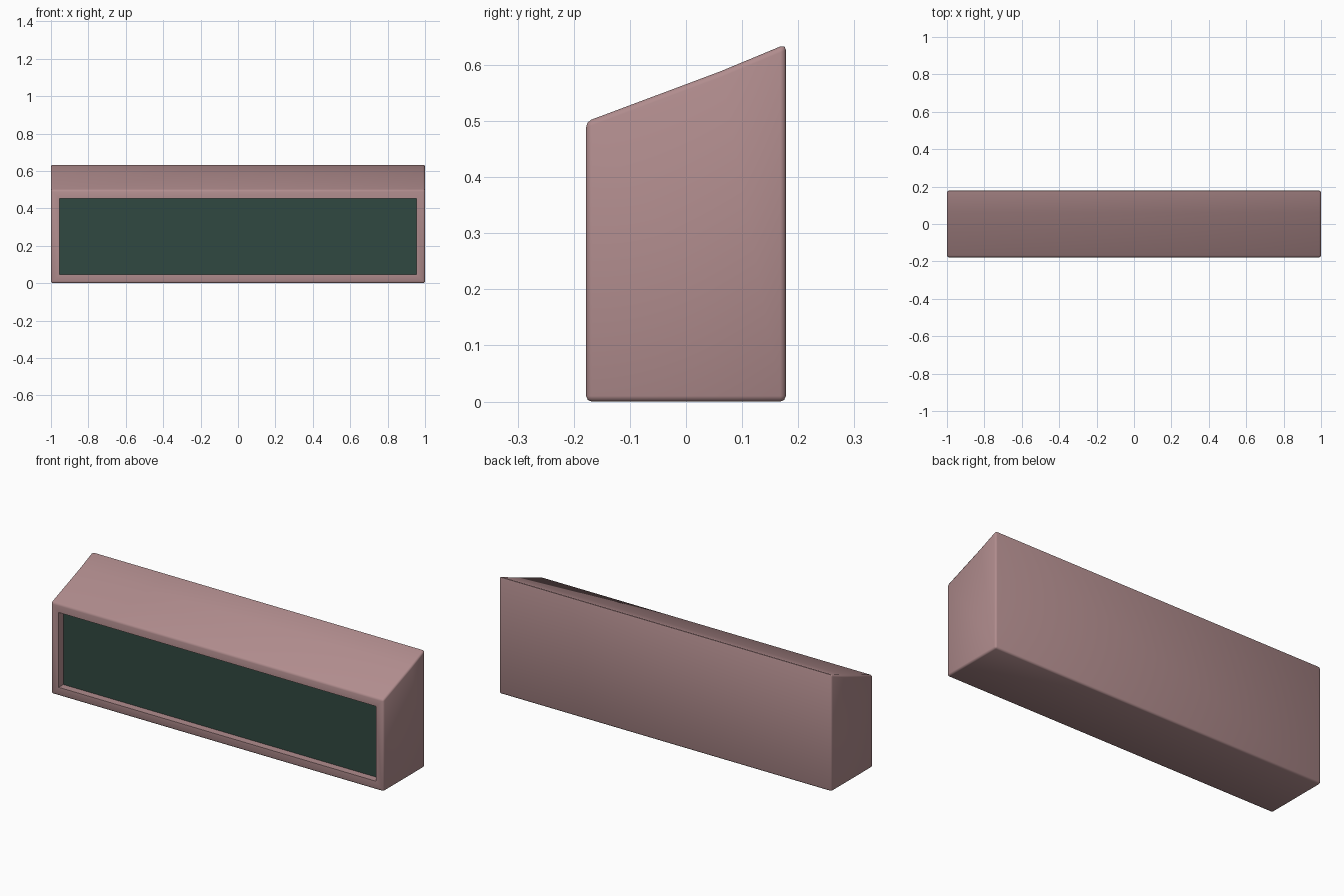
import bpy, bmesh
from mathutils import Vector

cube = bpy.data.objects.get("Cube")
if cube:
    bpy.data.objects.remove(cube, do_unlink=True)


def material(name, colour):
    mat = bpy.data.materials.new(name)
    mat.use_nodes = True
    mat.diffuse_color = (*colour, 1)
    mat.node_tree.nodes["Principled BSDF"].inputs["Base Color"].default_value = (*colour, 1)
    return mat


HALF_WIDTH, DEPTH = 1.0, 0.178
BEVEL, FRAME, RECESS = 0.01, 0.036, 0.04

# Side profile (y, z): upright box with a gently bent sloping lid
profile = [(-DEPTH, 0), (DEPTH, 0), (DEPTH, 0.637), (0.06, 0.588), (-DEPTH, 0.499)]

bm = bmesh.new()
end = bm.faces.new([bm.verts.new((-HALF_WIDTH, y, z)) for y, z in profile])
sweep = bmesh.ops.extrude_face_region(bm, geom=[end])
bmesh.ops.translate(bm, vec=(2 * HALF_WIDTH, 0, 0),
                    verts=[v for v in sweep["geom"] if isinstance(v, bmesh.types.BMVert)])
bmesh.ops.recalc_face_normals(bm, faces=bm.faces)

# Rounded outer edges; the slight bend in the lid stays as it is
corners = [e for e in bm.edges if e.calc_face_angle(0) > 0.2]
bmesh.ops.bevel(bm, geom=corners, offset=BEVEL, segments=2, profile=0.5, affect="EDGES")

# Recessed dark panel in the front
front = max((f for f in bm.faces if f.normal.dot(Vector((0, -1, 0))) > 0.99),
            key=lambda f: f.calc_area())
bmesh.ops.inset_region(bm, faces=[front], thickness=FRAME, use_even_offset=True)
bmesh.ops.inset_region(bm, faces=[front], thickness=0, depth=0)
bmesh.ops.translate(bm, vec=(0, RECESS, 0), verts=list(front.verts))
front.material_index = 1
bm.normal_update()

mesh = bpy.data.meshes.new("sloped_cabinet")
bm.to_mesh(mesh)
bm.free()
mesh.materials.append(material("dusty_pink", (0.44, 0.265, 0.27)))
mesh.materials.append(material("dark_green", (0.03, 0.066, 0.053)))

cabinet = bpy.data.objects.new("sloped_cabinet", mesh)
bpy.context.collection.objects.link(cabinet)
bpy.context.view_layer.objects.active = cabinet
cabinet.select_set(True)
bpy.ops.object.shade_smooth_by_angle(angle=0.9)
